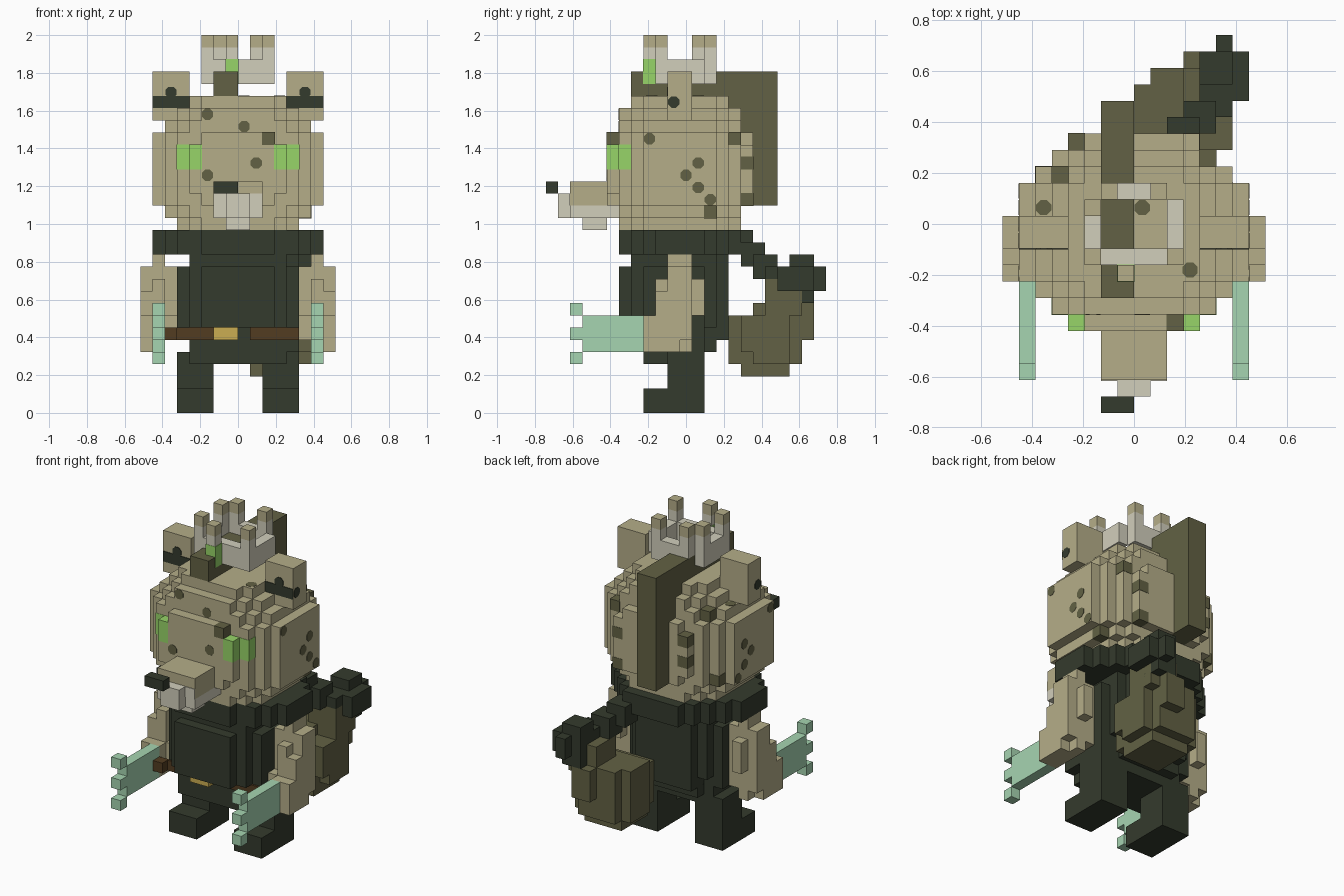
import bpy, bmesh, math
from mathutils import Matrix

if "Cube" in bpy.data.objects:
    bpy.data.objects.remove(bpy.data.objects["Cube"], do_unlink=True)

V = 2 / 31  # one block of the model


def material(name, rgb):
    m = bpy.data.materials.new(name)
    m.use_nodes = True
    m.diffuse_color = (*rgb, 1)
    bsdf = m.node_tree.nodes["Principled BSDF"]
    bsdf.inputs["Base Color"].default_value = (*rgb, 1)
    bsdf.inputs["Roughness"].default_value = 0.9
    return m


TAN = material("tan fur", (0.46, 0.42, 0.25))
BROWN = material("olive brown", (0.123, 0.121, 0.058))
DARK = material("dark cloth", (0.034, 0.043, 0.026))
GREY = material("pale grey", (0.64, 0.62, 0.50))
GREEN = material("bright green", (0.31, 0.66, 0.14))
TEAL = material("teal", (0.38, 0.66, 0.44))
LEATHER = material("brown leather", (0.085, 0.045, 0.015))
GOLD = material("gold", (0.60, 0.42, 0.085))


def finish(name, bm, mat):
    bmesh.ops.recalc_face_normals(bm, faces=bm.faces)
    me = bpy.data.meshes.new(name)
    bm.to_mesh(me)
    bm.free()
    me.materials.append(mat)
    ob = bpy.data.objects.new(name, me)
    bpy.context.scene.collection.objects.link(ob)


def blocks(name, mat, boxes, flip=1, grow=0.0):
    """Boxes given as x0, x1, y0, y1, z0, z1 in block units."""
    bm = bmesh.new()
    for x0, x1, y0, y1, z0, z1 in boxes:
        size = (x1 - x0 + 2 * grow, y1 - y0 + 2 * grow, z1 - z0 + 2 * grow)
        mid = (flip * (x0 + x1) / 2, (y0 + y1) / 2, (z0 + z1) / 2)
        mtx = Matrix.Scale(V, 4) @ Matrix.Translation(mid) @ Matrix.Diagonal((*size, 1))
        bmesh.ops.create_cube(bm, size=1, matrix=mtx)
    finish(name, bm, mat)


def pair(name, mat, boxes, grow=0.0):
    blocks("left_" + name, mat, boxes, 1, grow)
    blocks("right_" + name, mat, boxes, -1, grow)


TURN = {'X': Matrix.Rotation(math.pi / 2, 4, 'Y'),
        'Y': Matrix.Rotation(math.pi / 2, 4, 'X'), 'Z': Matrix.Identity(4)}


def spots(name, mat, axis, points):
    """Thin eight-sided discs facing along one axis."""
    bm = bmesh.new()
    for p in points:
        mtx = (Matrix.Scale(V, 4) @ Matrix.Translation(p) @ TURN[axis]
               @ Matrix.Rotation(math.pi / 8, 4, 'Z'))
        bmesh.ops.create_cone(bm, cap_ends=True, segments=8, radius1=0.5,
                              radius2=0.5, depth=0.06, matrix=mtx)
    finish(name, bm, mat)


def cells(points):
    return [(x, x + 1, y, y + 1, z, z + 1) for x, y, z in points]


# Head: rounded pile of boxes (half width, half depth, bottom, top)
head = [(7, 3, 17, 23), (6, 4, 17, 23), (6, 3, 16, 24), (5, 5, 17, 23),
        (5, 4, 16, 24), (5, 3, 15, 25), (4, 6, 18, 22), (3, 6, 17, 23),
        (4, 5, 16, 24), (3, 5, 15, 25), (4, 4, 15, 25), (3, 4, 15, 26),
        (4, 3, 15, 26)]
blocks("head", TAN, [(-w, w, -0.5 - d, -0.5 + d, a, b) for w, d, a, b in head])

# Face
pair("eye", GREEN, [(3, 4, -6.5, -5.5, 20, 22), (4, 5, -5.5, -4.5, 20, 22)], 0.03)
blocks("muzzle", TAN, [(-2, 2, -9.5, -5.5, 17, 19)])
blocks("jaw", GREY, [(-2, 2, -9.5, -5.5, 16, 17), (-1, 1, -10.5, -9.5, 16, 18),
                     (-2, 2, -9.56, -9.5, 17, 18), (-1, 1, -8.5, -6.5, 15, 16)])
blocks("nose", DARK, [(-2, 0, -11.5, -10.5, 18, 19)])

# Ears with dark painted fronts
pair("ear", TAN, [(4, 7, -1.5, 0.5, 24, 28)])
pair("ear_marking", DARK, [(4, 7, -1.56, -1.5, 25, 26)])
spots("ear_marking_tops", DARK, 'Y', [(s * 5.5, -1.53, 26.3) for s in (-1, 1)])
spots("ear_side_spots", DARK, 'X', [(s * 7, -1, 25.5) for s in (-1, 1)])

# Fur spots
spots("face_spots", BROWN, 'Y', [(-2.5, -5.5, 24.5), (0.5, -5.5, 23.5),
                                 (1.5, -6.5, 20.5), (-2.5, -6.5, 19.5)])
side = [(-3, 22.5), (1, 20.5), (0, 19.5), (1, 18.5), (2, 17.5)]
spots("cheek_spots", BROWN, 'X', [(s * 7, y, z) for s in (-1, 1) for y, z in side])
spots("crown_of_head_spots", BROWN, 'Z', [(-5.5, 1, 24), (3.4, -2.8, 26), (0.5, 1, 26)])
blocks("fur_patches", BROWN, cells([(2, -6.5, 22), (-4, 4.5, 21), (-4, 4.5, 19),
                                    (3, 4.5, 20), (3, 4.5, 17), (-5, 2.5, 23),
                                    (4, 3.5, 22), (-6, 2.5, 17), (5, 1.5, 16)]),
       grow=0.03)

# Hair ridge
blocks("hair_ridge", BROWN, [(-2, 0, -4.5, 7.5, 26, 28), (-2, 0, 2.5, 7.5, 17, 28)])

# Crown ring, prongs, tips and gem
blocks("crown_ring", GREY, [(-2, 2, -2.5, -1.5, 27, 29), (-3, -2, -2.5, 1.5, 27, 29),
                            (2, 3, -2.5, 1.5, 27, 29), (-2, 2, 1.5, 2.5, 27, 29)])
prongs = [(-3, -2.5), (-3, 0.5), (-2, 1.5), (1, 1.5), (2, -2.5), (-1, -3.5)]
blocks("crown_prongs", GREY, [(x, x + 1, y, y + 1, 27, 30) for x, y in prongs])
blocks("crown_tips", TAN, [(x, x + 1, y, y + 1, 30, 31) for x, y in prongs])
blocks("crown_gem", GREEN, [(-1, 0, -3.5, -2.5, 27, 29)], grow=0.03)

# Torso, collar and belt: the chest overhangs the belt
blocks("torso", DARK, [(-3, 3, -5.5, 3.5, 7, 12), (-4, 4, -4.5, 2.5, 7, 13),
                       (-5, 5, -3.5, 1.5, 6, 12), (-3, 3, -4.5, 3.5, 7, 13),
                       (-4, 5, -3.5, 1.5, 5, 6), (-3, 3, -3.5, 3.5, 6, 8),
                       (-4, 4, -3.5, 1.5, 4, 6), (-3, 3, -3.5, 2.5, 5, 6)])
blocks("collar", DARK, [(-7, 7, -2.5, 1.5, 13, 15), (-6, 6, -3.5, 2.5, 13, 15),
                        (-5, 5, -4.5, 3.5, 13, 15), (-4, 4, -4.5, 4.5, 13, 15),
                        (-3, 3, -5.5, 5.5, 13, 15)])
blocks("scarf_end", DARK, [(2, 4, 4.5, 6.5, 12, 14), (3, 5, 5.5, 7.5, 11, 13),
                           (4, 6, 6.5, 8.5, 11, 12)])
blocks("belt", LEATHER, [(-6, -5, -4.5, -3.5, 6, 7), (-5, -2, -3.7, -3.5, 6, 7),
                         (1, 5, -3.7, -3.5, 6, 7)])
blocks("belt_buckle", GOLD, [(-2, 0, -4.5, -3.5, 6, 7)])

# Legs
pair("leg", DARK, [(2, 5, -1.5, 1.5, 0, 5), (2, 5, -3.5, 1.5, 0, 2)])

# Arms and claw blades
pair("arm", TAN, [(6, 7, -1.5, 0.5, 5, 13), (5, 8, -1.5, 0.5, 8, 12),
                  (6, 7, -2.5, 1.5, 8, 11), (6, 8, -2.5, 0.5, 6, 10),
                  (6, 8, -3.5, -0.5, 5, 8), (5, 7, -2.5, 0.5, 6, 8)])
pair("claw_blade", TEAL, [(6, 7, -8.5, -3.5, 5, 8)]
     + [(6, 7, -9.5, -8.5, z, z + 1) for z in (4, 6, 8)])

# Tail
blocks("tail", BROWN, [(0, 6, 5.5, 8.5, 4, 8), (1, 6, 4.5, 8.5, 5, 8),
                       (1, 5, 3.5, 9.5, 4, 8), (1, 5, 4.5, 8.5, 3, 8),
                       (0, 4, 5.5, 8.5, 5, 9), (1, 5, 6.5, 9.5, 5, 9),
                       (3, 5, 6.5, 10.5, 6, 9), (3, 6, 6.5, 9.5, 8, 11)])
blocks("tail_tip", DARK, [(4, 7, 7.5, 10.5, 10, 12), (5, 6, 7.5, 11.5, 10, 12),
                          (4, 6, 8.5, 10.5, 9, 13)])
